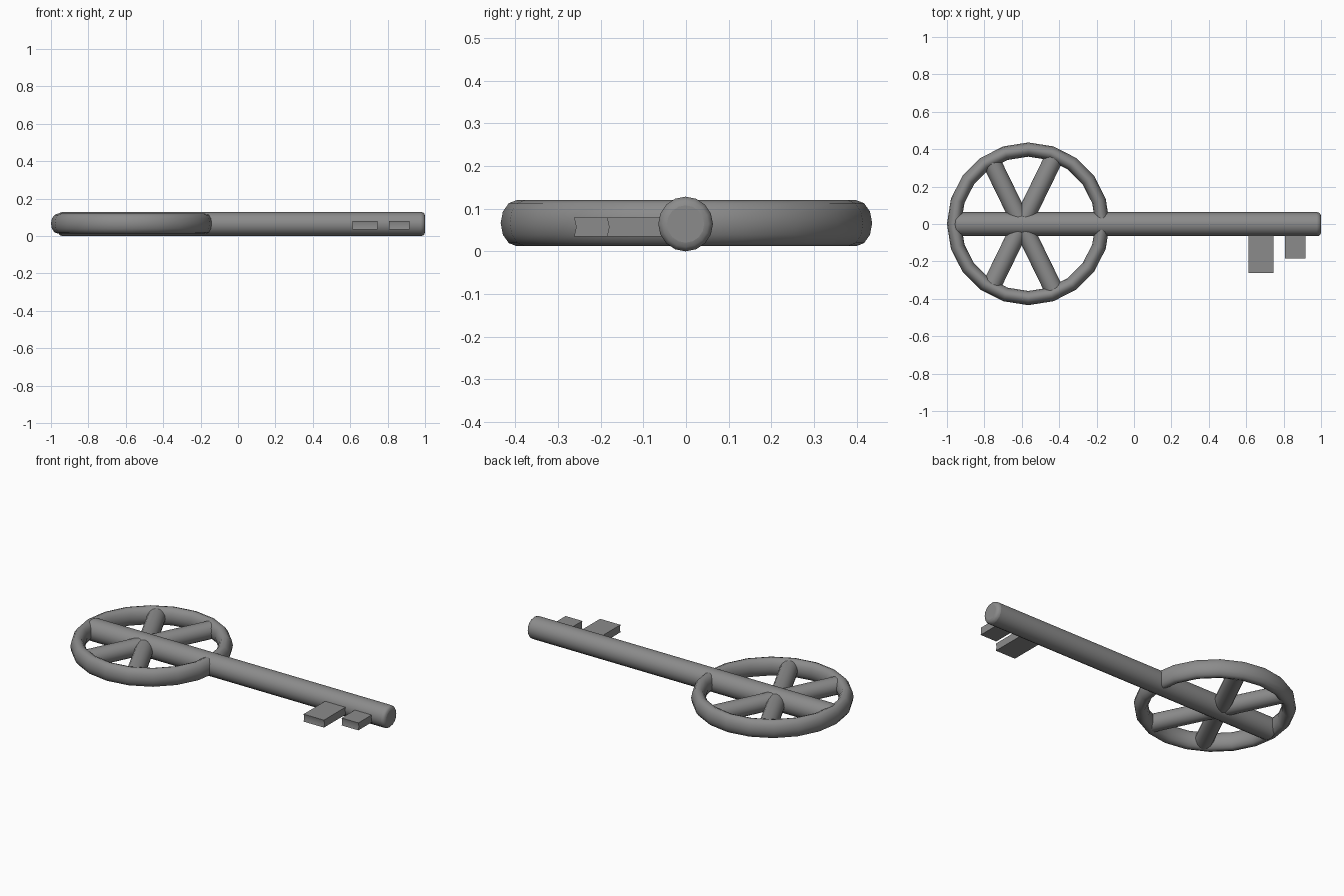
import bpy
import bmesh
from math import radians, cos, sin
from mathutils import Vector

if "Cube" in bpy.data.objects:
    bpy.data.objects.remove(bpy.data.objects["Cube"])

MID_Z = 0.064

# Dark iron grey
iron = bpy.data.materials.new("dark_grey")
iron.diffuse_color = (0.26, 0.26, 0.26, 1)
iron.use_nodes = True
iron.node_tree.nodes["Principled BSDF"].inputs["Base Color"].default_value = iron.diffuse_color


def finish(obj, angle=40):
    obj.data.materials.append(iron)
    bpy.ops.object.select_all(action='DESELECT')
    obj.select_set(True)
    bpy.context.view_layer.objects.active = obj
    bpy.ops.object.shade_smooth_by_angle(angle=radians(angle))


def rod(name, start, end, radius, sides, bevel=0.0):
    """Round bar between two points, with optionally softened end rims."""
    a, b = Vector(start), Vector(end)
    bpy.ops.mesh.primitive_cylinder_add(vertices=sides, radius=radius,
                                        depth=(b - a).length, location=(a + b) / 2)
    obj = bpy.context.object
    obj.name = name
    obj.rotation_euler = (b - a).to_track_quat('Z', 'Y').to_euler()
    if bevel:
        mod = obj.modifiers.new("rounded_rim", 'BEVEL')
        mod.width = bevel
        mod.segments = 3
        mod.limit_method = 'ANGLE'
        mod.angle_limit = radians(50)
    finish(obj)


def tooth(name, x0, x1, tip):
    """Flat key tooth with a very shallow groove along its tip."""
    profile = [(0, 0.035), (tip, 0.035), (tip + 0.005, 0.057), (tip, 0.079), (0, 0.079)]
    bm = bmesh.new()
    face = bm.faces.new([bm.verts.new((x0, y, z)) for y, z in profile])
    ext = bmesh.ops.extrude_face_region(bm, geom=[face])
    moved = [v for v in ext["geom"] if isinstance(v, bmesh.types.BMVert)]
    bmesh.ops.translate(bm, verts=moved, vec=(x1 - x0, 0, 0))
    bmesh.ops.recalc_face_normals(bm, faces=bm.faces)
    mesh = bpy.data.meshes.new(name)
    bm.to_mesh(mesh)
    bm.free()
    obj = bpy.data.objects.new(name, mesh)
    bpy.context.collection.objects.link(obj)
    finish(obj)


# Wheel-shaped handle ring, taller than it is wide
bpy.ops.mesh.primitive_torus_add(major_segments=20, minor_segments=12,
                                 major_radius=0.397, minor_radius=0.038,
                                 location=(-0.565, 0.001, 0.066))
ring = bpy.context.object
ring.name = "handle_ring"
ring.scale.z = 0.054 / 0.038
finish(ring)

# Long shaft crossing the ring
rod("shaft", (-0.96, -0.001, MID_Z), (1.0, -0.001, MID_Z), 0.064, 16, bevel=0.02)

# Four slanted spokes
hub = Vector((-0.6, 0, MID_Z))
for side, reach in ((1, 0.395), (-1, 0.37)):
    for up in (1, -1):
        tip = hub + reach * Vector((side * cos(radians(64)), up * sin(radians(64)), 0))
        rod("spoke", hub, tip, 0.05, 16)

# Key teeth
tooth("large_tooth", 0.612, 0.745, -0.262)
tooth("small_tooth", 0.807, 0.916, -0.185)
